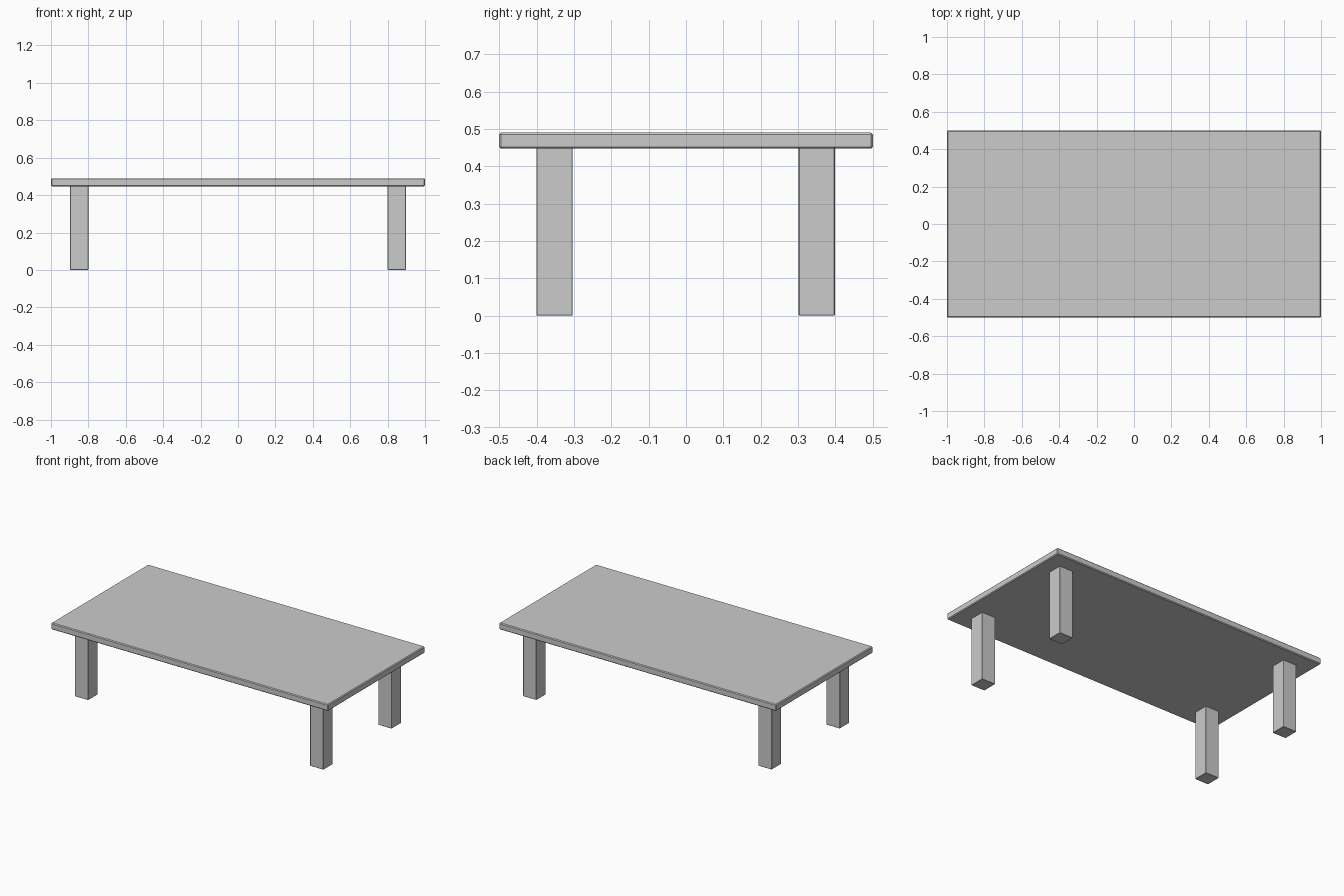
import bpy

if "Cube" in bpy.data.objects:
    bpy.data.objects.remove(bpy.data.objects["Cube"])


def box(name, lo, hi, bevel):
    """Axis-aligned box between two corners with a narrow chamfer."""
    centre = [(a + b) / 2 for a, b in zip(lo, hi)]
    size = [b - a for a, b in zip(lo, hi)]
    bpy.ops.mesh.primitive_cube_add(size=1, location=centre)
    ob = bpy.context.object
    ob.name = name
    ob.scale = size
    bpy.ops.object.transform_apply(location=False, rotation=False, scale=True)
    mod = ob.modifiers.new("chamfer", 'BEVEL')
    mod.width = bevel
    mod.segments = 1
    return ob


TOP_Z, UNDER_Z = 0.49, 0.447

# Table top
box("table_top", (-1, -0.5, UNDER_Z), (1, 0.5, TOP_Z), 0.005)

# Four square legs, set in from the corners
LEG = 0.097
for x_name, x in (("left", -0.849), ("right", 0.849)):
    for y_name, y in (("front", -0.352), ("back", 0.35)):
        box(f"{y_name}_{x_name}_leg",
            (x - LEG / 2, y - LEG / 2, 0),
            (x + LEG / 2, y + LEG / 2, UNDER_Z + 0.002), 0.002)
